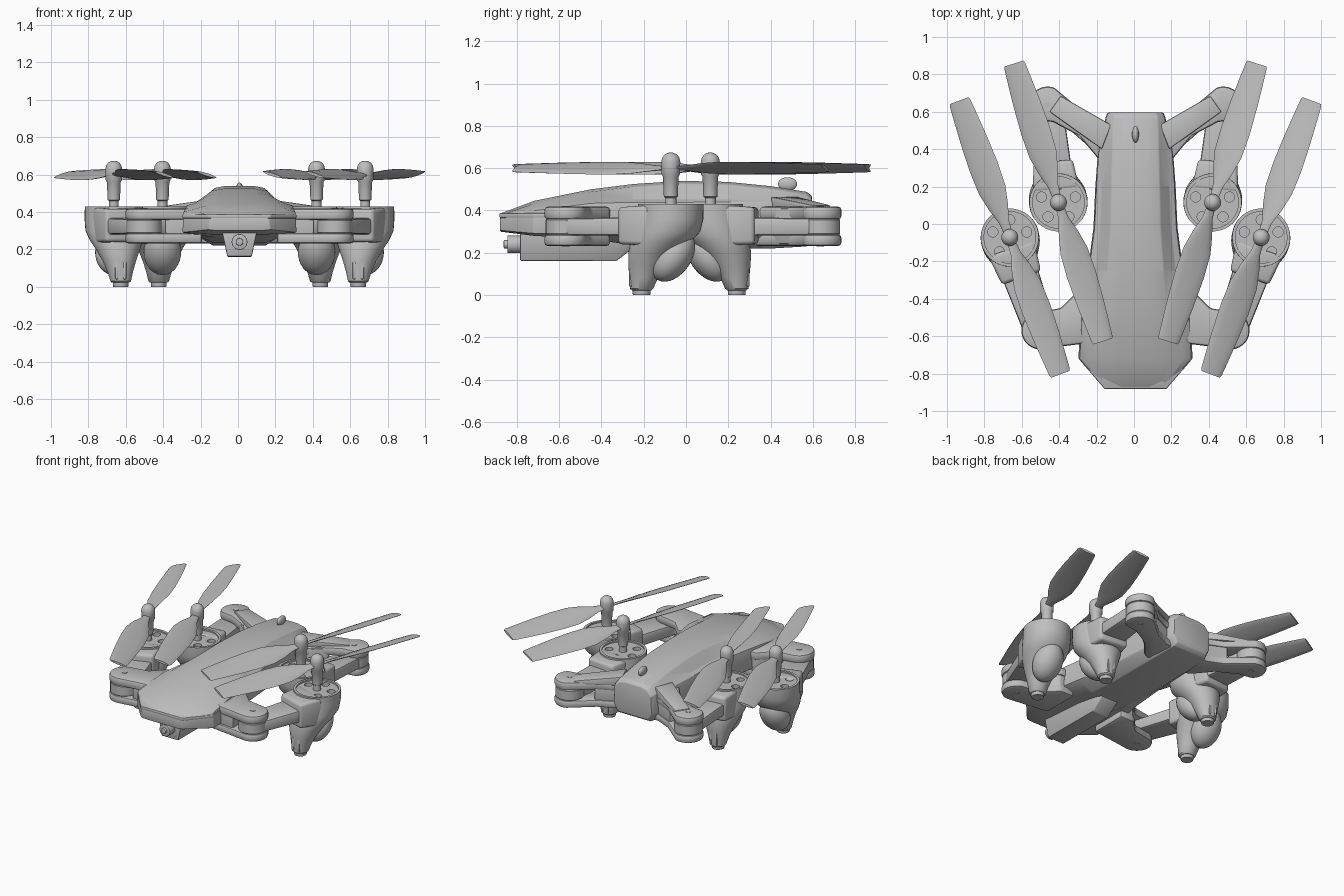
import bpy, bmesh, math
from mathutils import Vector, Matrix

if "Cube" in bpy.data.objects:
    bpy.data.objects.remove(bpy.data.objects["Cube"])

CX = 0.008
grey = bpy.data.materials.new("mid_grey")
grey.diffuse_color = (0.52, 0.52, 0.52, 1)
grey.use_nodes = True
grey.node_tree.nodes["Principled BSDF"].inputs["Base Color"].default_value = grey.diffuse_color


def finish(bm, name, bevel=0.0, segs=2, sharp=35):
    """Smooth faces, mark sharp edges, make the object."""
    bmesh.ops.remove_doubles(bm, verts=bm.verts, dist=1e-5)
    bmesh.ops.recalc_face_normals(bm, faces=bm.faces)
    if bevel:
        edges = [e for e in bm.edges if len(e.link_faces) == 2
                 and e.calc_face_angle() > math.radians(sharp)]
        bmesh.ops.bevel(bm, geom=edges, offset=bevel, segments=segs,
                        profile=0.5, affect='EDGES', clamp_overlap=True)
    for f in bm.faces:
        f.smooth = True
    for e in bm.edges:
        e.smooth = len(e.link_faces) == 2 and e.calc_face_angle(0) < math.radians(sharp)
    me = bpy.data.meshes.new(name)
    bm.to_mesh(me)
    bm.free()
    me.materials.append(grey)
    ob = bpy.data.objects.new(name, me)
    bpy.context.collection.objects.link(ob)
    return ob


def loft(name, rings, bevel=0.0, segs=2, sharp=35):
    bm = bmesh.new()
    vs = [[bm.verts.new(p) for p in r] for r in rings]
    n = len(vs[0])
    for a, b in zip(vs, vs[1:]):
        for i in range(n):
            j = (i + 1) % n
            bm.faces.new((a[i], a[j], b[j], b[i]))
    bm.faces.new(vs[0])
    bm.faces.new(vs[-1])
    return finish(bm, name, bevel, segs, sharp)


def circle(x, y, z, r, n=40):
    return [(x + r * math.cos(2 * math.pi * i / n),
             y + r * math.sin(2 * math.pi * i / n), z) for i in range(n)]


def turned(name, x, y, profile, n=32):
    """Vertical turned part from (radius, z) pairs."""
    return loft(name, [circle(x, y, z, r, n) for r, z in profile])


def plate(name, pts, z0, z1, bevel=0.012):
    return loft(name, [[(x, y, z) for x, y in pts] for z in (z0, z1)], bevel)


def arc(c, r, a0, a1, n=14):
    return [(c[0] + r * math.cos(math.radians(a0 + (a1 - a0) * i / n)),
             c[1] + r * math.sin(math.radians(a0 + (a1 - a0) * i / n))) for i in range(n + 1)]


def ball(name, loc, scale, rot=0.0):
    bm = bmesh.new()
    bmesh.ops.create_uvsphere(bm, u_segments=32, v_segments=18, radius=1)
    bm.transform(Matrix.Translation(loc) @ Matrix.Rotation(rot, 4, 'X') @ Matrix.Diagonal((*scale, 1)))
    return finish(bm, name)


# Main hull: y, bottom half width, bottom z, half width, low z, shoulder z, top half width, top z
stations = [
    (-0.88, .13, .30, .165, .305, .365, .13, .385),
    (-0.72, .14, .28, .305, .29, .40, .18, .445),
    (-0.45, .14, .265, .29, .29, .435, .165, .50),
    (-0.25, .14, .235, .255, .29, .44, .15, .525),
    (-0.02, .14, .22, .225, .28, .44, .135, .54),
    (0.20, .14, .22, .215, .28, .44, .13, .535),
    (0.40, .14, .22, .20, .28, .44, .125, .515),
    (0.57, .13, .23, .16, .29, .43, .12, .488),
    (0.595, .12, .25, .15, .30, .42, .11, .47)]
rings = []
for y, wb, zb, w, zl, zs, wt, zt in stations:
    half = [(wb, zb), (w, zl), (w - .005, zs), (wt + (w - wt) * .6, zs + .012), (wt, zt - .012), (wt * .55, zt)]
    rings.append([(CX + x, y, z) for x, z in half] + [(CX - x, y, z) for x, z in reversed(half)])
loft("hull", rings, 0.006, 2, 28)

# Nose brow overhanging the front panel
plate("nose_brow", [(CX + x, y) for x, y in
      ((-.165, -.882), (.165, -.882), (.305, -.72), (.3, -.6), (-.3, -.6), (-.305, -.72))], .365, .388, .006)

# Belly with camera
loft("belly", [[(CX + sx * w, y, z) for sx, w, z in ((-1, .095, .30), (-1, .065, zb), (1, .065, zb), (1, .095, .30))]
               for y, zb in ((-.785, .162), (-.33, .16), (-.24, .23))], .006)
for nm, r, y0, y1 in (("camera_barrel", .042, -.845, -.76), ("camera_lens", .02, -.862, -.80)):
    lens = [[(x, y, z) for x, z, _ in circle(CX, .24, 0, r, 28)] for y in (y0, y1)]
    loft(nm, lens, .004)

# Top button
ball("top_button", (CX, .48, .525), (.018, .045, .032))


# Five holes round each motor top
def hole_cutter(x, y):
    bm = bmesh.new()
    for k in range(5):
        a = math.radians(90 + 72 * k)
        bmesh.ops.create_cone(bm, cap_ends=True, segments=20, radius1=.027, radius2=.027, depth=.1,
                              matrix=Matrix.Translation((x + .095 * math.cos(a), y + .095 * math.sin(a), .415)))
    ob = finish(bm, "hole_cutter")
    ob.hide_render = True
    ob.hide_viewport = True
    return ob


def propeller(name, x, y, d):
    """Two blades, all propellers pitched the same way round."""
    d = Vector((d[0], d[1], 0)).normalized()
    out = Vector((-d.y, d.x, 0))
    span = [(.02, .045, 8), (.09, .06, 24), (.17, .115, 24), (.27, .16, 22), (.4, .168, 20),
            (.55, .155, 19), (.68, .136, 18), (.765, .122, 17), (.78, .11, 17)]
    for sign, tag in ((1, "back"), (-1, "front")):
        rings = []
        for r, c, pitch in span:
            t = math.radians(pitch)
            ring = []
            for k in range(12):
                a = 2 * math.pi * k / 12
                u, v = c / 2 * math.cos(a), .008 * math.sin(a)
                off = u * math.cos(t) + v * math.sin(t)
                ring.append(Vector((x, y, .6 - u * math.sin(t) + v * math.cos(t)))
                            + sign * (d * r + out * off))
            rings.append(ring)
        loft(name + "_blade_" + tag, rings, sharp=60)


def pod(name, x, y, fx, fy, d):
    """Motor pod: x, y motor axis; fx, fy foot centre."""
    secs = [(.39, 0, .138), (.43, 0, .138), (.43, 0, .155), (.36, .02, .157), (.30, .12, .156), (.25, .35, .142),
            (.20, .6, .118), (.14, .8, .09), (.08, .93, .068), (.03, 1, .055), (.022, 1, .045)]
    loft(name + "_motor_pod", [circle(x + (fx - x) * t, y + (fy - y) * t, z, r) for z, t, r in secs])
    turned(name + "_foot", fx, fy, [(.04, 0), (.042, .005), (.042, .04)])
    # Egg-shaped motor cover leaning away from the foot
    back = 1 if fy < y else -1
    ball(name + "_motor_cover", (x, y + back * .01, .185), (.1, .088, .135), -back * .6)
    # Ribs above the foot
    for k in (-1, 1):
        px, py = fx + k * .022, fy - back * .038
        loft(name + "_rib", [[(px + a * .008, py + b * .022, z) for a, b in ((-1, -1), (1, -1), (1, 1), (-1, 1))]
                             for z in (.04, .135)], .006)
    # Motor top with holes
    disc = turned(name + "_motor_disc", x, y, [(.139, .395), (.139, .42)], 40)
    m = disc.modifiers.new("holes", 'BOOLEAN')
    m.operation, m.solver, m.object = 'DIFFERENCE', 'EXACT', hole_cutter(x, y)
    # Shaft and domed hub
    turned(name + "_shaft", x, y, [(.026, .40), (.026, .46), (.033, .465), (.037, .56), (.044, .572), (.045, .63),
                                   (.041, .648), (.031, .663), (.016, .672), (.004, .674)])
    propeller(name + "_propeller", x, y, d)


def arm(name, h, p, w, socket):
    """Straight arm from hinge h to pod p, round hinge end, deeper socket at the pod."""
    h, p = Vector((*h, 0)), Vector((*p, 0))
    d = (p - h).normalized()
    n = Vector((-d.y, d.x, 0))

    def box(c, w, z0, z1):
        return [c + n * (a * w) + Vector((0, 0, z)) for a, z in ((-1, z0), (1, z0), (1, z1), (-1, z1))]
    loft(name + "_arm", [box(h, w, .283, .362), box(p, w + .02, .28, .37)], .014)
    loft(name + "_arm_socket", [box(h.lerp(p, socket), w + .025, .24, .415), box(p, w + .045, .235, .425)], .02, 3)
    turned(name + "_arm_knuckle", h.x, h.y, [(.088, .283), (.094, .29), (.094, .355), (.088, .362)])
    turned(name + "_hinge_pin", h.x, h.y, [(.018, .229), (.018, .421)], 16)


for s, side in ((-1, "left"), (1, "right")):
    X = lambda v: CX + s * v
    mx = lambda pts: [(X(a), b) for a, b in pts]

    # Front bracket: two hinge plates and a solid root
    front = [(.2, -.36), (.31, -.36), (.40, -.45)] + arc((.51, -.57), .1, 75, -100) + [(.40, -.655), (.2, -.63)]
    plate(side + "_front_upper_plate", mx(front), .358, .418, .016)
    plate(side + "_front_lower_plate", mx(front), .232, .287, .016)
    plate(side + "_front_bracket_root", mx([(.2, -.37), (.31, -.37), (.39, -.46), (.40, -.64), (.2, -.62)]), .24, .41)
    arm(side + "_front", (X(.51), -.57), (X(.665), -.13), .085, .64)
    pod(side + "_front", X(.672), -.072, X(.635), -.21, (s * .27, .73))

    # Rear bracket, swept back, with a raised panel
    rear = [(.1, .55), (.17, .55), (.28, .60)] + arc((.47, .635), .1, 112, -50) + [(.44, .545), (.3, .47), (.2, .35), (.1, .30)]
    plate(side + "_rear_upper_plate", mx(rear), .358, .418, .016)
    plate(side + "_rear_lower_plate", mx(rear), .232, .287, .016)
    plate(side + "_rear_bracket_root", mx([(.1, .54), (.17, .54), (.3, .6), (.36, .51), (.2, .37), (.1, .32)]), .24, .41)
    quad = mx([(.13, .53), (.40, .685), (.46, .60), (.18, .40)])
    loft(side + "_rear_panel", [[(a, b, .40) for a, b in quad],
                                [(a, b, z) for (a, b), z in zip(quad, (.465, .425, .425, .465))]], .008)
    arm(side + "_rear", (X(.47), .635), (X(.425), .18), .08, .66)
    pod(side + "_rear", X(.412), .115, X(.432), .24, (s * .235, .735))
